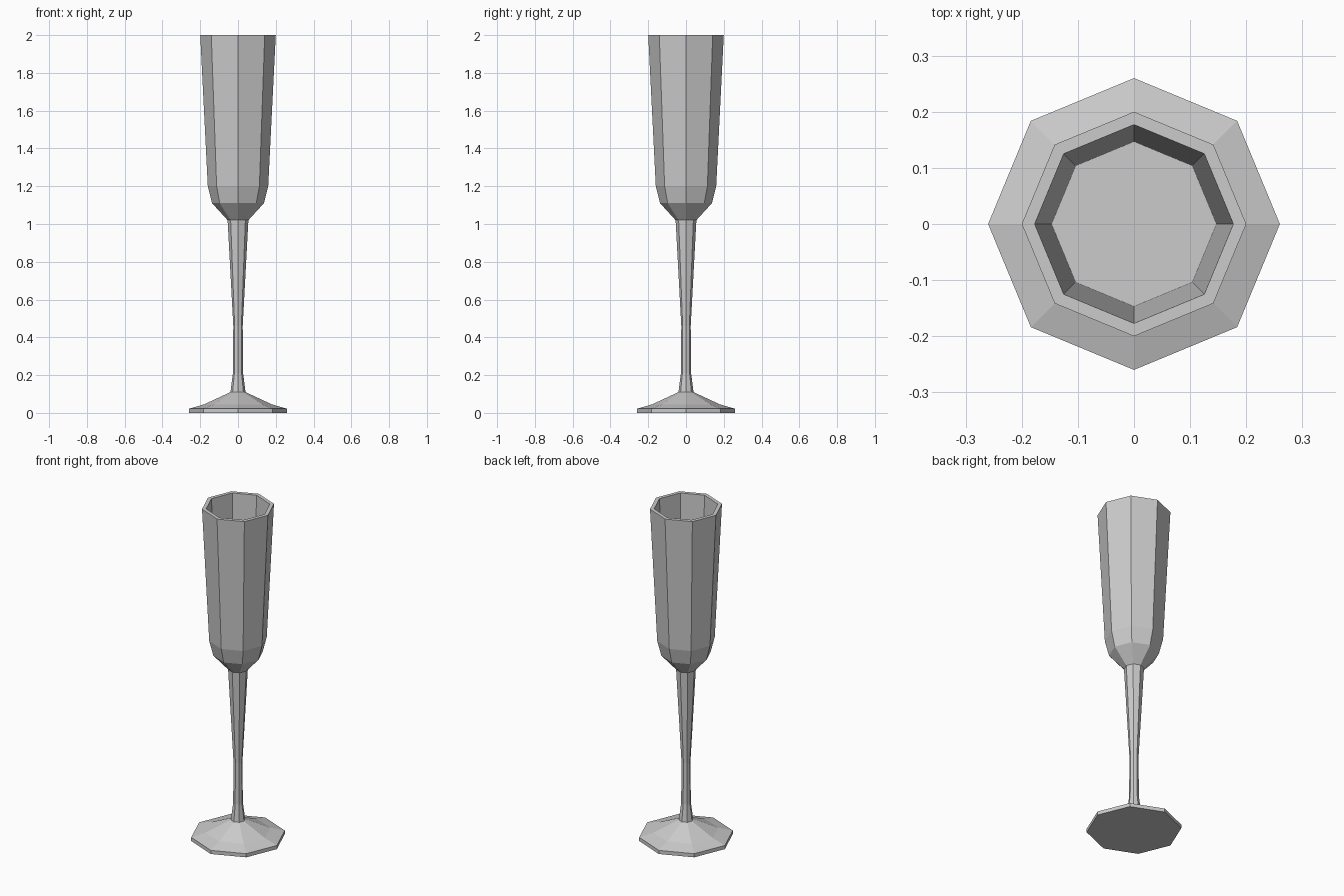
import bpy, bmesh
from math import cos, sin, tau

if "Cube" in bpy.data.objects:
    bpy.data.objects.remove(bpy.data.objects["Cube"])

SIDES = 8


def lathe(name, profile, cap_start=False, cap_end=False):
    """Turn an (r, z) profile into a flat-faced eight-sided part."""
    bm = bmesh.new()
    rings = [[bm.verts.new((r * cos(tau * i / SIDES), r * sin(tau * i / SIDES), z))
              for i in range(SIDES)] for r, z in profile]
    for a, b in zip(rings, rings[1:]):
        for i in range(SIDES):
            j = (i + 1) % SIDES
            bm.faces.new((a[i], a[j], b[j], b[i]))
    if cap_start:
        bm.faces.new(rings[0][::-1])
    if cap_end:
        bm.faces.new(rings[-1])
    mesh = bpy.data.meshes.new(name)
    bm.to_mesh(mesh)
    bm.free()
    obj = bpy.data.objects.new(name, mesh)
    bpy.context.collection.objects.link(obj)
    return obj


# Foot: thin rim, then sloping up to the stem
lathe("foot", [(0.26, 0), (0.26, 0.022), (0.18, 0.045), (0.04, 0.11)], cap_start=True)

# Stem: flared at both ends
lathe("stem", [(0.04, 0.11), (0.027, 0.21), (0.025, 0.46), (0.055, 1.02)])

# Bowl: outer wall, rim, inner wall and flat inner floor
lathe("bowl", [(0.055, 1.02), (0.137, 1.11), (0.16, 1.2), (0.2, 2.0),
               (0.177, 2.0), (0.147, 1.2)], cap_end=True)
